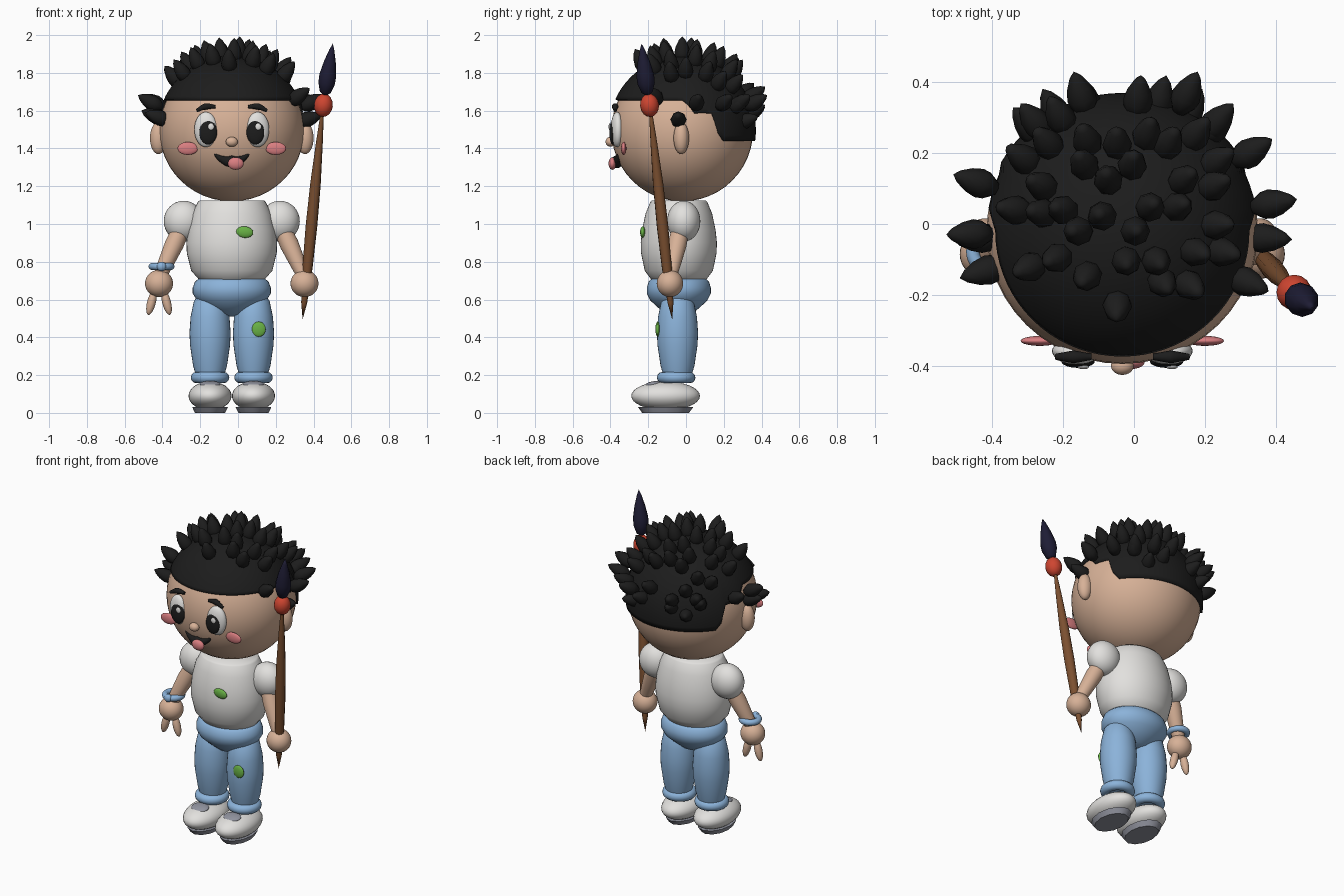
import bpy, bmesh, math
from mathutils import Vector, Matrix, Euler

if "Cube" in bpy.data.objects:
    bpy.data.objects.remove(bpy.data.objects["Cube"])


def material(name, *rgb):
    m = bpy.data.materials.new(name)
    m.use_nodes = True
    m.diffuse_color = (*rgb, 1)
    m.node_tree.nodes["Principled BSDF"].inputs["Base Color"].default_value = (*rgb, 1)
    return m


SKIN = material("skin", .68, .44, .31)
WHITE = material("white cloth", .76, .75, .73)
BLUE = material("blue denim", .26, .45, .70)
BLACK = material("black", .012, .012, .012)
GREEN = material("green patch", .14, .44, .06)
WOOD = material("brown wood", .20, .08, .03)
RED = material("red binding", .62, .06, .03)
NAVY = material("dark navy stone", .013, .012, .035)
PINK = material("pink", .70, .21, .22)
GREY = material("grey rubber", .28, .29, .34)

MID = -.033  # the figure's own centre line


def finish(bm, name, mat, matrix):
    bm.transform(matrix)
    bmesh.ops.recalc_face_normals(bm, faces=bm.faces)
    mesh = bpy.data.meshes.new(name)
    bm.to_mesh(mesh)
    bm.free()
    for p in mesh.polygons:
        p.use_smooth = True
    mesh.set_sharp_from_angle(angle=math.radians(55))
    mesh.materials.append(mat)
    ob = bpy.data.objects.new(name, mesh)
    bpy.context.scene.collection.objects.link(ob)
    return ob


def ball(name, mat, loc, radii, rot=(0, 0, 0), segs=32):
    bm = bmesh.new()
    bmesh.ops.create_uvsphere(bm, u_segments=segs, v_segments=segs // 2, radius=1)
    return finish(bm, name, mat, Matrix.LocRotScale(Vector(loc), Euler(rot), Vector(radii)))


def lathe(name, mat, profile, base, tip, sides=32, squash=1):
    """Turn (radius, fraction) points round the line from base to tip."""
    base, axis = Vector(base), Vector(tip) - Vector(base)
    bm = bmesh.new()
    vs = [bm.verts.new((r, 0, t * axis.length)) for r, t in profile]
    edges = [bm.edges.new(pair) for pair in zip(vs, vs[1:])]
    bmesh.ops.spin(bm, geom=vs + edges, cent=(0, 0, 0), axis=(0, 0, 1),
                   angle=math.tau, steps=sides)
    bmesh.ops.remove_doubles(bm, verts=bm.verts, dist=.0002)
    turn = Matrix() if axis.xy.length < .001 else axis.to_track_quat('Z', 'Y').to_matrix().to_4x4()
    return finish(bm, name, mat, Matrix.Translation(base) @ turn @ Matrix.Diagonal((1, squash, 1, 1)))


def ring(name, mat, loc, major, minor, flat=1):
    circle = [(major + minor * math.cos(a), .5 + minor * flat * math.sin(a))
              for a in (i * math.tau / 12 for i in range(13))]
    x, y, z = loc
    return lathe(name, mat, circle, (x, y, z - .5), (x, y, z + .5))


def stroke(name, mat, points, depth):
    """Tapered tube through (x, y, z, relative thickness) points."""
    cu = bpy.data.curves.new(name, 'CURVE')
    cu.dimensions, cu.bevel_depth, cu.bevel_resolution = '3D', depth, 3
    cu.use_fill_caps = True
    sp = cu.splines.new('BEZIER')
    sp.bezier_points.add(len(points) - 1)
    for bp, (x, y, z, r) in zip(sp.bezier_points, points):
        bp.co, bp.radius = (x, y, z), r
        bp.handle_left_type = bp.handle_right_type = 'AUTO'
    cu.materials.append(mat)
    ob = bpy.data.objects.new(name, cu)
    bpy.context.scene.collection.objects.link(ob)


# Head and face
HEAD = Vector((MID, -.02, 1.495))
ball("head", SKIN, HEAD, (.383, .375, .375), segs=48)
ball("nose", SKIN, (MID, -.40, 1.435), (.032, .026, .026))
stroke("mouth", BLACK, [(MID + s * .1, -.365 + abs(s) * .012, 1.33 + .05 * s * s, 1 - .85 * abs(s))
                        for s in (-1, -.5, 0, .5, 1)], .034)
ball("tongue", PINK, (-.012, -.39, 1.32), (.042, .02, .033))
for side, s in (("right", -1), ("left", 1)):
    x = MID + s * .137
    ball(side + "_eye", WHITE, (x, -.365, 1.5), (.062, .033, .093), (0, 0, s * .15))
    ball(side + "_pupil", BLACK, (MID + s * .125, -.388, 1.485), (.047, .018, .064))
    ball(side + "_glint", WHITE, (MID + s * .125 + .015, -.404, 1.515), (.016, .006, .018))
    stroke(side + "_brow", BLACK, [(x + s * dx, -.375, z, r) for dx, z, r in
                                   ((-.05, 1.62, .5), (0, 1.622, 1), (.05, 1.6, .5))], .018)
    ball(side + "_cheek", PINK, (MID + s * .233, -.33, 1.4), (.054, .014, .034))
    ball(side + "_ear", SKIN, (MID + s * .388, -.025, 1.455), (.045, .041, .085))


# Hair cap, its lower edge dropping toward the nape
def clamp(v):
    return max(0, min(1, v))


bm = bmesh.new()
bmesh.ops.create_uvsphere(bm, u_segments=72, v_segments=24, radius=1)
bm.verts.ensure_lookup_table()
bmesh.ops.delete(bm, geom=[min(bm.verts, key=lambda v: v.co.z)], context='VERTS')
for v in bm.verts:
    s = v.co.y / max(v.co.xy.length, .0001)
    edge = .165 - .07 * clamp((s - .05) * 10) - .15 * clamp((s - .42) * 9)
    theta = math.acos(clamp(v.co.z * .5 + .5) * 2 - 1) / (math.pi * 23 / 24)
    theta *= math.acos(edge / .395)
    flat = v.co.xy.normalized() * math.sin(theta)
    v.co = (flat.x, flat.y, math.cos(theta))
cap = finish(bm, "hair_cap", BLACK, Matrix.LocRotScale(HEAD, None, Vector((.395, .39, .395))))
thick = cap.modifiers.new("thickness", 'SOLIDIFY')
thick.thickness, thick.offset = .03, -1

# Hair spikes: tips seen from above, in hundredths, rising off the cap
TIPS = [(-5, -27), (-15, -17), (-34, -14), (-25, -11), (-2, -12), (8, -12), (10, -19),
        (19, -20), (21, -9), (30, -9), (-18, -2), (-10, 3), (1, -2), (6, 6), (15, 6),
        (28, 0), (-30, 4), (-23, 5), (-39, 5), (-30, 13), (-16, 20), (-8, 15), (0, 20),
        (17, 15), (27, 13), (-36, 22), (-28, 27), (-15, 28), (-32, 34), (-24, 36),
        (-17, 43), (-5, 27), (2, 42), (5, 30), (12, 27), (18, 43), (21, 30), (28, 34),
        (39, 24), (28, 21), (46, 7), (38, -19), (-51, 14), (-53, -3)]
SPIKE = [(0, 0), (.022, .07), (.038, .25), (.042, .42), (.034, .65), (.018, .87), (0, 1)]


def spike(tip):
    out = (tip - HEAD).normalized() + Vector((0, 0, .15))
    lathe("hair_spike", BLACK, SPIKE, tip - out.normalized() * .15, tip, sides=8)


for tx, ty in TIPS:
    x, y = tx / 100, ty / 100
    rise = .25 - (x - HEAD.x) ** 2 - (y - HEAD.y) ** 2
    spike(Vector((x, y, 1.495 + math.sqrt(max(rise, .035)))))
# Lower spikes round the sides and nape
for degrees, z in ((-3, 1.58), (183, 1.6), (197, 1.59), (50, 1.67), (75, 1.63),
                   (105, 1.62), (130, 1.66), (62, 1.57), (118, 1.57)):
    a = math.radians(degrees)
    spike(HEAD + Vector((math.cos(a) * .48, math.sin(a) * .455, z - HEAD.z)))

# Shirt and waistband
lathe("shirt", WHITE, [(0, 0), (.15, .04), (.215, .2), (.238, .4), (.24, .52), (.232, .66),
                       (.21, .85), (.18, .98), (.17, 1), (0, 1)],
      (MID, -.038, .66), (MID, -.038, 1.125), 48, .84)
lathe("waistband", BLUE, [(0, 0), (.08, .05), (.14, .25), (.185, .42), (.207, .6), (.207, .74),
                          (.195, .9), (.175, .98), (0, 1)],
      (MID, -.038, .51), (MID, -.038, .715), 48, .82)
ball("shirt_patch", GREEN, (.035, -.229, .957), (.046, .014, .03), (0, .1, 0))
ball("knee_patch", GREEN, (.11, -.15, .443), (.037, .012, .04))

# Limbs
for side, s in (("right", -1), ("left", 1)):
    hand = Vector((MID + s * .385, -.085, .685))
    ball(side + "_sleeve", WHITE, (MID + s * .255, -.012, 1.015), (.105, .088, .108))
    lathe(side + "_arm", SKIN, [(0, 0), (.035, .04), (.042, .3), (.05, .65), (.045, 1), (0, 1)],
          hand + Vector((0, 0, .03)), (MID + s * .26, -.025, .99))
    ball(side + "_hand", SKIN, hand, (.074, .07, .072))

    x = MID + s * .115
    lathe(side + "_leg", BLUE, [(0, 0), (.07, 0), (.09, .15), (.106, .38), (.109, .52),
                                (.103, .7), (.085, .88), (.05, .97), (0, 1)],
          (x, -.045, .18), (x, -.045, .65))
    ring(side + "_cuff", BLUE, (x, -.052, .187), .072, .03)
    ball(side + "_shoe", WHITE, (x, -.108, .09), (.114, .182, .076))
    ball(side + "_shoe_tongue", GREY, (x, -.175, .153), (.055, .045, .014), (.2, 0, 0))
    lathe(side + "_sole", GREY, [(0, 0), (.08, 0), (.095, 1), (0, 1)],
          (x, -.108, 0), (x, -.108, .032), 12, 1.55)

# Right-hand fingers and bracelet
for dx, tilt in ((-.04, .25), (.04, -.25)):
    ball("right_finger", SKIN, (hand.x - .77 + dx, -.085, .585), (.023, .024, .068), (0, tilt, 0))
ring("bracelet", BLUE, (-.405, -.078, .775), .05, .019)
ball("bracelet_knot", BLUE, (-.405, -.135, .775), (.025, .02, .025))

# Spear
lathe("spear_shaft", WOOD, [(0, 0), (.016, .08), (.027, .25), (.031, .45), (.028, .65),
                            (.018, .85), (.008, 1), (0, 1)],
      (.342, -.073, .495), (.447, -.188, 1.6), 10)
ball("spear_binding", RED, (.452, -.193, 1.628), (.05, .05, .062), (.1, .1, 0), 16)
lathe("spear_head", NAVY, [(0, 0), (.03, .08), (.046, .25), (.047, .4), (.033, .65),
                           (.014, .88), (0, 1)],
      (.458, -.203, 1.675), (.502, -.235, 1.955), 10)
